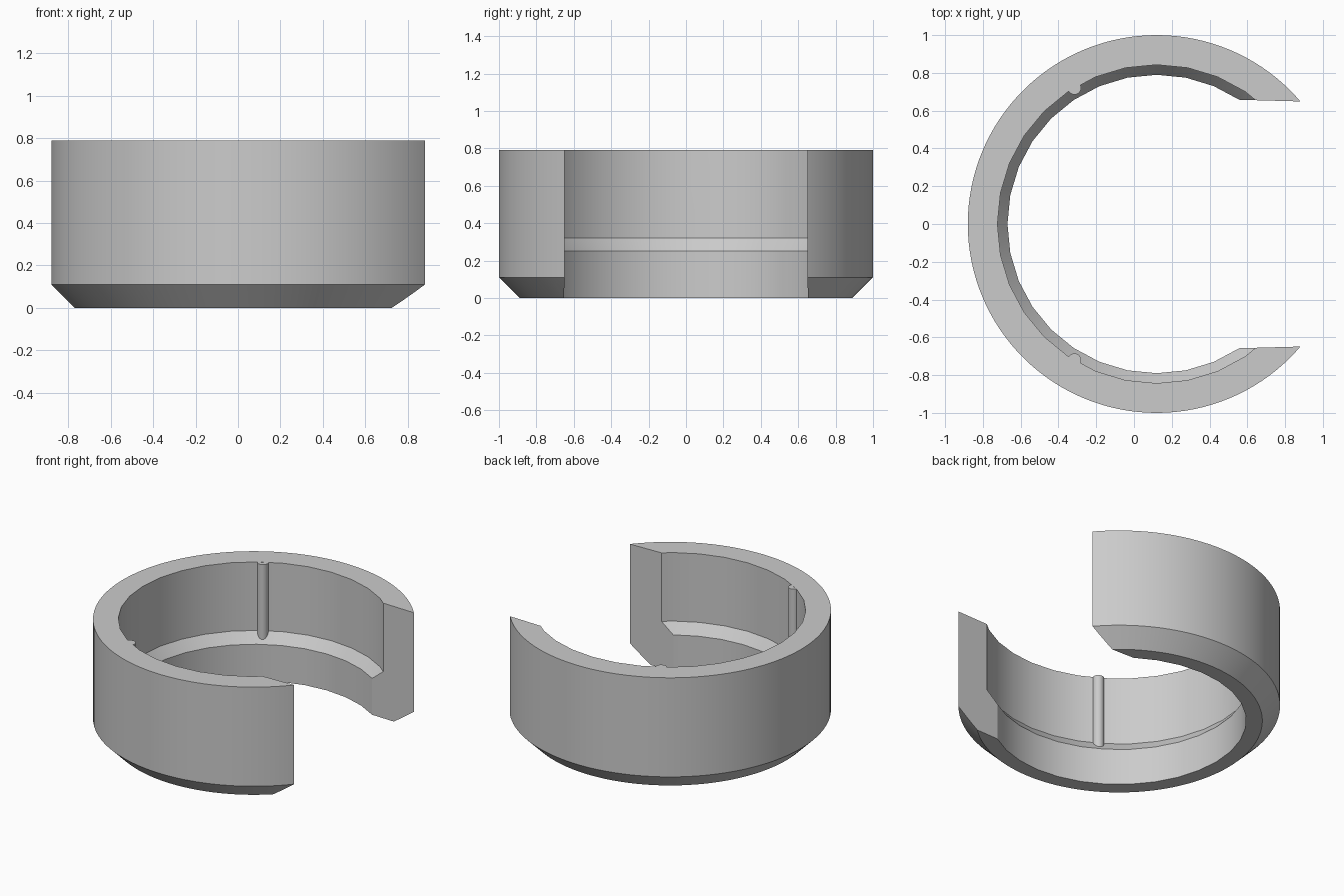
import bpy, bmesh, math

if "Cube" in bpy.data.objects:
    bpy.data.objects.remove(bpy.data.objects["Cube"], do_unlink=True)

HEIGHT = 0.79
CENTRE_X = 0.12
INNER_R = 0.843

grey = bpy.data.materials.new("plain_grey")
grey.use_nodes = True
colour = (0.6, 0.6, 0.6, 1)
grey.diffuse_color = colour
grey.node_tree.nodes["Principled BSDF"].inputs["Base Color"].default_value = colour


def stack(name, loops):
    """Solid made of stacked horizontal loops with the same point count."""
    bm = bmesh.new()
    rings = [[bm.verts.new(p) for p in loop] for loop in loops]
    for low, high in zip(rings, rings[1:]):
        for i in range(len(low)):
            j = (i + 1) % len(low)
            bm.faces.new((low[i], low[j], high[j], high[i]))
    bm.faces.new(rings[0][::-1])
    bm.faces.new(rings[-1])
    mesh = bpy.data.meshes.new(name)
    bm.to_mesh(mesh)
    bm.free()
    mesh.materials.append(grey)
    obj = bpy.data.objects.new(name, mesh)
    bpy.context.collection.objects.link(obj)
    return obj


def circle(radius, z, sides, x=CENTRE_X, y=0):
    turn = 2 * math.pi / sides
    return [(x + radius * math.cos(i * turn), y + radius * math.sin(i * turn), z)
            for i in range(sides)]


def lathe(name, profile, sides, x=CENTRE_X, y=0):
    return stack(name, [circle(r, z, sides, x, y) for r, z in profile])


def select_only(obj):
    bpy.ops.object.select_all(action='DESELECT')
    obj.select_set(True)
    bpy.context.view_layer.objects.active = obj


def subtract(obj, cutter):
    cutter.hide_render = True
    mod = obj.modifiers.new("cut", 'BOOLEAN')
    mod.operation = 'DIFFERENCE'
    mod.solver = 'EXACT'
    mod.object = cutter
    select_only(obj)
    bpy.ops.object.modifier_apply(modifier=mod.name)
    bpy.data.objects.remove(cutter, do_unlink=True)


# Round body with a chamfered foot
ring = lathe("open_ring", [(0.89, 0), (1, 0.11), (1, HEIGHT)], 128)

# Faceted bore, wider above a sloping ledge
subtract(ring, lathe("bore", [(0.79, -0.1), (0.79, 0.25),
                              (INNER_R, 0.32), (INNER_R, 1)], 32))

# Slightly tapered opening on one side
plan = [(0.3, -0.665), (1.3, -0.637), (1.3, 0.637), (0.3, 0.665)]
subtract(ring, stack("opening", [[(x, y, z) for x, y in plan] for z in (-0.1, 1)]))

parts = [ring]
# Upright locating pins half sunk in the wall, resting on the ledge
for label, side in (("left", -1), ("right", 1)):
    parts.append(lathe(label + "_pin", [(0.035, 0.26), (0.035, HEIGHT - 0.001)],
                       24, x=-0.315, y=side * 0.72))
parts[1].name, parts[2].name = "front_pin", "back_pin"

for part in parts:
    select_only(part)
    bpy.ops.object.shade_smooth_by_angle(angle=math.radians(25))
